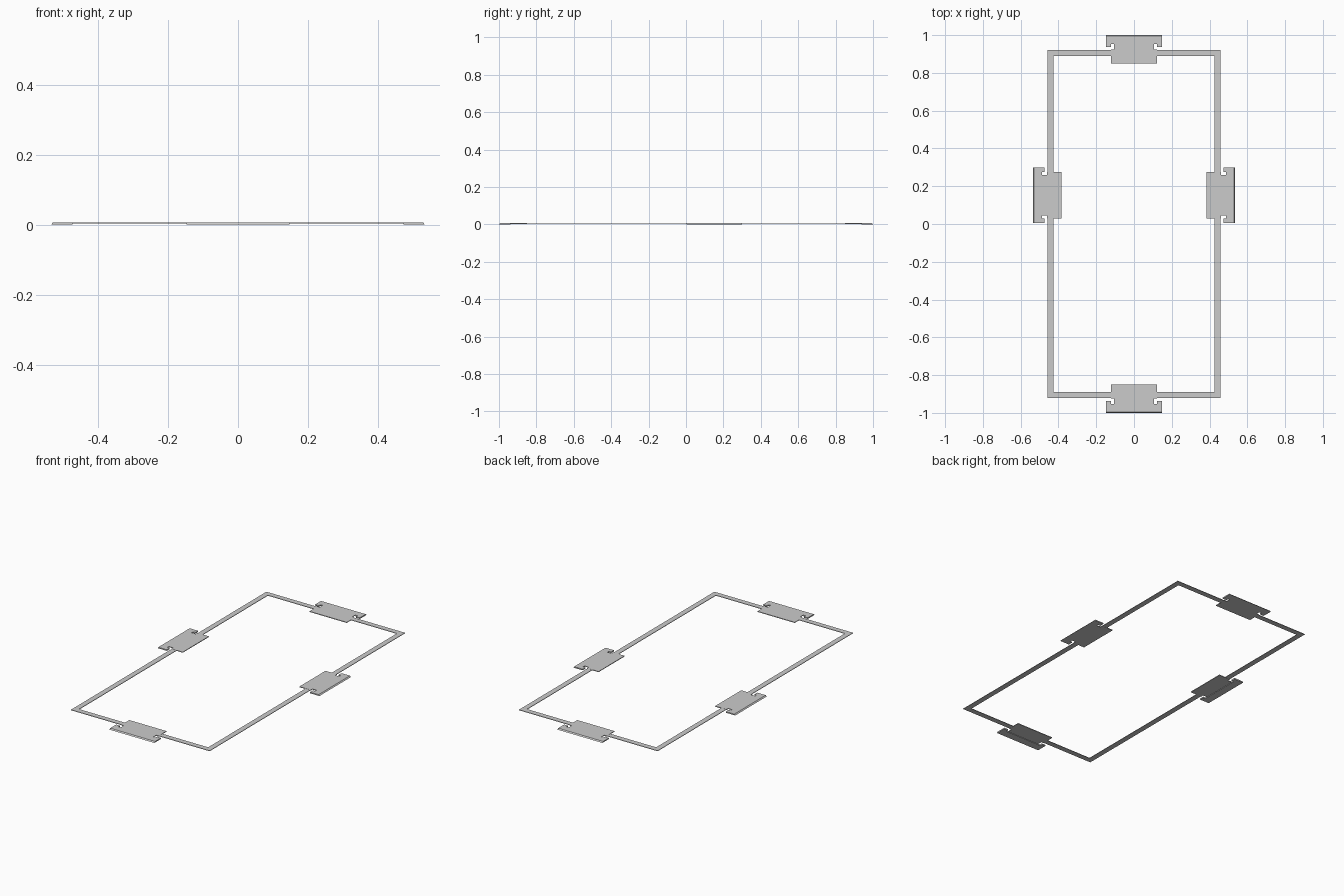
import bpy, bmesh, math
from mathutils import Matrix

if "Cube" in bpy.data.objects:
    bpy.data.objects.remove(bpy.data.objects["Cube"])

TOP = 0.007


def prism(bm, outline, z0, z1, lip=None, slope=0.0):
    """Extrude an outline; points lying on the lip line lean inward at the top."""
    low = [bm.verts.new((x, y, z0)) for x, y in outline]
    high = [bm.verts.new((x, y - (slope if y == lip else 0), z1)) for x, y in outline]
    bm.faces.new(low[::-1])
    bm.faces.new(high)
    n = len(outline)
    for i in range(n):
        j = (i + 1) % n
        bm.faces.new((low[i], low[j], high[j], high[i]))


def mirrored(half):
    """Complete a right-hand half outline across x = 0."""
    return half + [(-x, y) for x, y in reversed(half)]


def finish(bm, name):
    bmesh.ops.recalc_face_normals(bm, faces=bm.faces)
    mesh = bpy.data.meshes.new(name)
    bm.to_mesh(mesh)
    bm.free()
    obj = bpy.data.objects.new(name, mesh)
    bpy.context.collection.objects.link(obj)
    return obj


# Thin rectangular frame with mitred corners
bm = bmesh.new()
rings = []
for x, y in ((0.458, 0.922), (0.426, 0.89)):
    for z in (0.0035, 0.0065):
        rings.append([bm.verts.new((sx * x, sy * y, z))
                      for sx, sy in ((-1, -1), (1, -1), (1, 1), (-1, 1))])
out_low, out_high, in_low, in_high = rings
for a, b in ((out_low, out_high), (out_high, in_high),
             (in_high, in_low), (in_low, out_low)):
    for i in range(4):
        j = (i + 1) % 4
        bm.faces.new((a[i], a[j], b[j], b[i]))
finish(bm, "frame")

# Clip outlines: inner plate with a neck, outer bar with hooked ends
plate = mirrored([(0.123, 0.0), (0.123, 0.075), (0.107, 0.075), (0.107, 0.103)])
bar = mirrored([(0.107, 0.103), (0.122, 0.103), (0.122, 0.088),
                (0.148, 0.088), (0.148, 0.15)])


def clip(name, x, y, angle):
    bm = bmesh.new()
    prism(bm, plate, 0.003, TOP)
    prism(bm, bar, 0.0, TOP, lip=0.15, slope=0.006)
    bm.transform(Matrix.Translation((x, y, 0)) @ Matrix.Rotation(angle, 4, 'Z'))
    finish(bm, name)


# Four clips, their bars facing outward
clip("back_clip", 0, 0.85, 0)
clip("front_clip", 0, -0.85, math.pi)
clip("left_clip", -0.385, 0.152, math.pi / 2)
clip("right_clip", 0.385, 0.152, -math.pi / 2)
